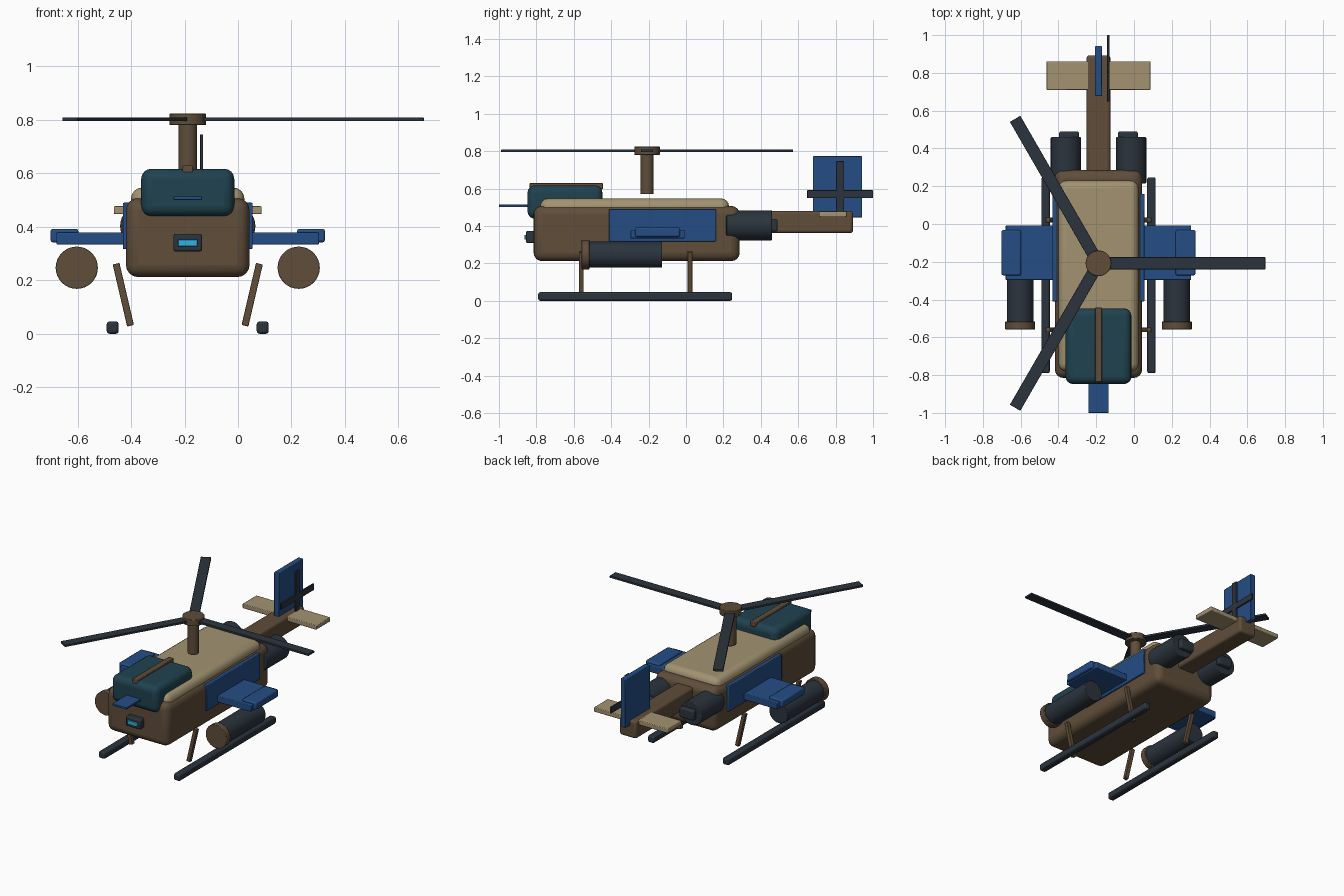
import bpy, math
from mathutils import Vector

if "Cube" in bpy.data.objects:
    bpy.data.objects.remove(bpy.data.objects["Cube"])

CX = -0.188      # body centre line
ROTOR_Y = -0.208


def mat(name, rgb):
    m = bpy.data.materials.new(name)
    m.diffuse_color = (*rgb, 1)
    m.use_nodes = True
    m.node_tree.nodes["Principled BSDF"].inputs["Base Color"].default_value = m.diffuse_color
    return m


BROWN = mat("brown", (0.115, 0.075, 0.042))
TAN = mat("tan", (0.36, 0.29, 0.165))
BLUE = mat("blue", (0.018, 0.075, 0.235))
TEAL = mat("teal", (0.014, 0.055, 0.08))
DARK = mat("dark", (0.024, 0.034, 0.046))
CYAN = mat("cyan", (0.03, 0.45, 0.75))


def finish(o, name, m, bevel=0, seg=3):
    o.name = name
    o.data.materials.append(m)
    if bevel:
        b = o.modifiers.new("bevel", 'BEVEL')
        b.width = bevel
        b.segments = seg
        b.limit_method = 'ANGLE'
    bpy.ops.object.shade_smooth_by_angle(angle=math.radians(35))
    return o


def box(name, m, x, y, z, bevel=0.004, seg=2):
    """Box from (min, max) ranges."""
    bpy.ops.mesh.primitive_cube_add(size=1)
    o = bpy.context.object
    lo, hi = Vector((x[0], y[0], z[0])), Vector((x[1], y[1], z[1]))
    c = (lo + hi) / 2
    for v in o.data.vertices:
        v.co = Vector(a * b for a, b in zip(v.co, hi - lo))
    o.location = c
    return finish(o, name, m, bevel, seg)


def mid_box(name, m, half, y, z, bevel=0.004, seg=2):
    return box(name, m, (CX - half, CX + half), y, z, bevel, seg)


def side_box(name, m, s, d, y, z, bevel=0.004, seg=2):
    """Box on side s, d = distance range from the centre line."""
    x = sorted((CX + s * d[0], CX + s * d[1]))
    return box(name, m, x, y, z, bevel, seg)


def cyl(name, m, r, a, b, bevel=0.003, n=32):
    """Cylinder from point a to point b."""
    a, b = Vector(a), Vector(b)
    bpy.ops.mesh.primitive_cylinder_add(vertices=n, radius=r, depth=(b - a).length,
                                        location=(a + b) / 2)
    o = bpy.context.object
    o.rotation_euler = (b - a).to_track_quat('Z', 'Y').to_euler()
    return finish(o, name, m, bevel, 2)


# fuselage, roof deck, canopy
mid_box("fuselage", BROWN, 0.231, (-0.815, 0.287), (0.212, 0.507), 0.045, 4)
mid_box("roof_deck", TAN, 0.212, (-0.78, 0.23), (0.44, 0.547), 0.042, 4)
mid_box("canopy", TEAL, 0.174, (-0.847, -0.447), (0.439, 0.617), 0.038, 4)
mid_box("canopy_frame", BROWN, 0.019, (-0.837, -0.443), (0.598, 0.629))

# nose probe and sensor
mid_box("nose_probe", BLUE, 0.053, (-1.0, -0.82), (0.501, 0.514), 0.002)
mid_box("sensor_housing", DARK, 0.054, (-0.855, -0.80), (0.308, 0.374), 0.008)
mid_box("sensor_lens", CYAN, 0.037, (-0.863, -0.84), (0.327, 0.353), 0.003)

# tail boom, stabilizer and fin
mid_box("tail_boom", BROWN, 0.063, (0.24, 0.893), (0.362, 0.48), 0.015, 3)
mid_box("stabilizer", TAN, 0.276, (0.71, 0.86), (0.447, 0.477))
mid_box("tail_fin", BLUE, 0.018, (0.678, 0.942), (0.445, 0.773))

# tail rotor blades
box("tail_rotor_blade_flat", DARK, (-0.142, -0.13), (0.648, 1.0), (0.549, 0.591), 0.002)
box("tail_rotor_blade_upright", DARK, (-0.142, -0.13), (0.803, 0.845), (0.394, 0.746), 0.002)

# main rotor
cyl("rotor_mast", BROWN, 0.035, (CX, ROTOR_Y, 0.57), (CX, ROTOR_Y, 0.79))
cyl("rotor_hub", BROWN, 0.068, (CX, ROTOR_Y, 0.78), (CX, ROTOR_Y, 0.824))
for i in range(3):
    blade = box(f"rotor_blade_{i + 1}", DARK, (0.0, 0.883), (-0.032, 0.032), (-0.007, 0.007), 0.002)
    a = i * math.tau / 3
    blade.rotation_euler.z = a
    blade.location = (CX + 0.4415 * math.cos(a), ROTOR_Y + 0.4415 * math.sin(a), 0.802)

# paired parts
for s, tag in ((1, "right"), (-1, "left")):
    side_box(f"{tag}_side_panel", BLUE, s, (0.2, 0.243), (-0.411, 0.16), (0.317, 0.49))
    side_box(f"{tag}_wing", BLUE, s, (0.22, 0.491), (-0.297, -0.007), (0.334, 0.378))
    side_box(f"{tag}_wing_tip", BLUE, s, (0.409, 0.513), (-0.272, -0.032), (0.342, 0.392), 0.008)

    # engine with exhaust
    ex = CX + s * 0.173
    cyl(f"{tag}_engine", DARK, 0.08, (ex, 0.215, 0.403), (ex, 0.46, 0.403), 0.005)
    side_box(f"{tag}_exhaust", DARK, s, (0.103, 0.209), (0.43, 0.49), (0.37, 0.438), 0.01)

    # pod under the wing
    px = CX + s * 0.415
    cyl(f"{tag}_pod", DARK, 0.07, (px, -0.53, 0.247), (px, -0.127, 0.247))
    cyl(f"{tag}_pod_cap", BROWN, 0.079, (px, -0.558, 0.247), (px, -0.516, 0.247))

    # landing skid and struts
    side_box(f"{tag}_skid", DARK, s, (0.258, 0.303), (-0.79, 0.247), (0.0, 0.046), 0.01)
    for y, end in ((-0.56, "front"), (0.022, "rear")):
        top, low = Vector((CX + s * 0.268, y, 0.262)), Vector((CX + s * 0.214, y, 0.03))
        strut = box(f"{tag}_{end}_strut", BROWN, (-0.013, 0.013), (-0.013, 0.013),
                    (-(top - low).length / 2, (top - low).length / 2), 0.003)
        strut.location = (top + low) / 2
        strut.rotation_euler.y = math.atan2(top.x - low.x, top.z - low.z)
